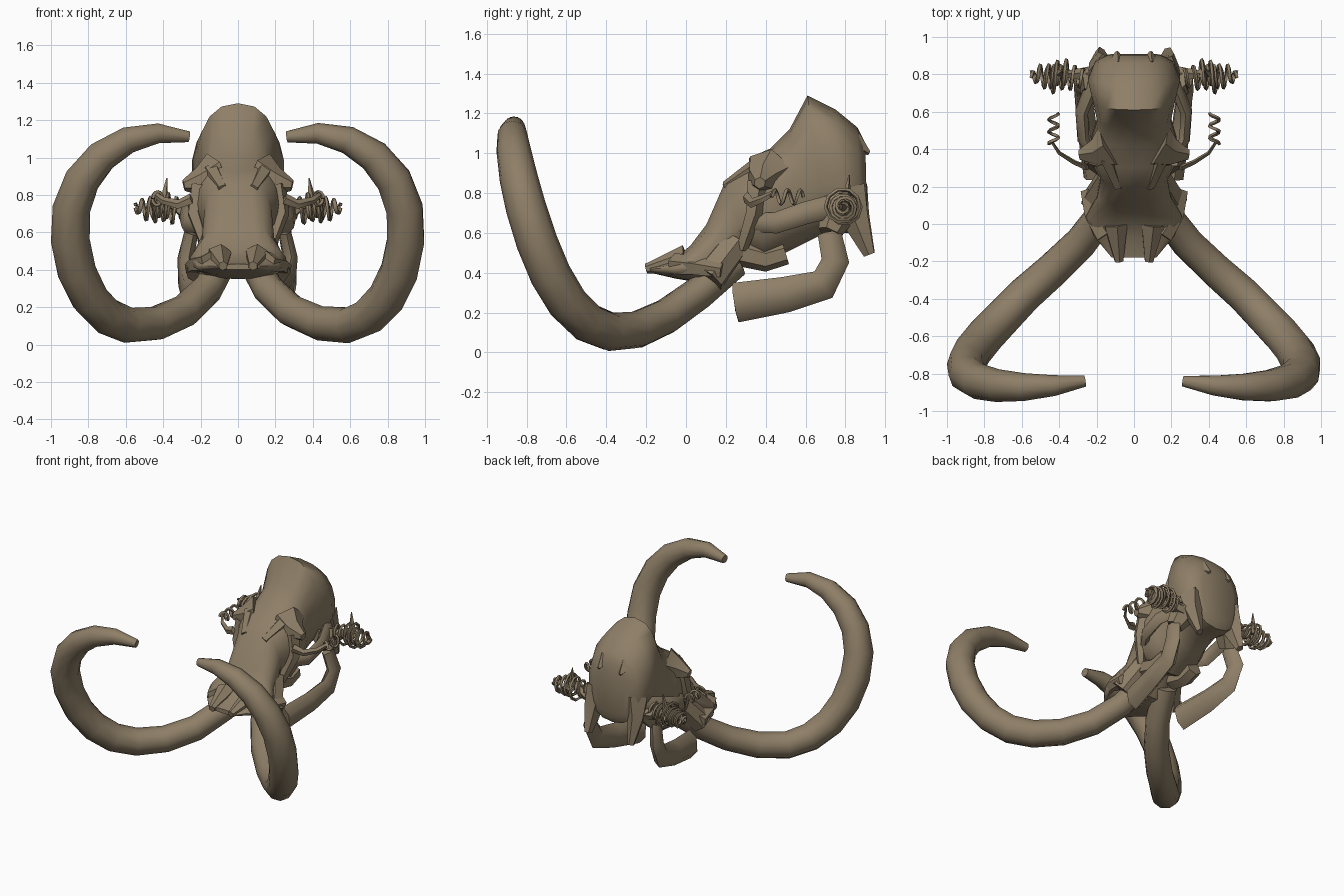
import bpy, bmesh, math
from mathutils import Vector

cube = bpy.data.objects.get("Cube")
if cube:
    bpy.data.objects.remove(cube)

bone = bpy.data.materials.new("weathered_bone")
bone.use_nodes = True
bone.diffuse_color = (.27, .21, .135, 1)
shader = bone.node_tree.nodes["Principled BSDF"]
shader.inputs["Base Color"].default_value = bone.diffuse_color
shader.inputs["Roughness"].default_value = .9


def loft(name, rings):
    """Skin equal-sized vertex rings and cap both ends."""
    bm = bmesh.new()
    loops = [[bm.verts.new(point) for point in ring] for ring in rings]
    for near, far in zip(loops, loops[1:]):
        for i in range(len(near)):
            bm.faces.new((near[i - 1], near[i], far[i], far[i - 1]))
    bm.faces.new(loops[0])
    bm.faces.new(loops[-1])
    bmesh.ops.recalc_face_normals(bm, faces=bm.faces)
    mesh = bpy.data.meshes.new(name)
    bm.to_mesh(mesh)
    bm.free()
    mesh.materials.append(bone)
    obj = bpy.data.objects.new(name, mesh)
    bpy.context.collection.objects.link(obj)
    bpy.ops.object.select_all(action='DESELECT')
    obj.select_set(True)
    bpy.context.view_layer.objects.active = obj
    bpy.ops.object.shade_smooth_by_angle(angle=math.radians(50))


def tube(name, path, radius, sides=6, flat=1):
    """Sweep a polygon along a path; radius is a function of 0..1 progress."""
    points = [Vector(p) for p in path]
    last = len(points) - 1
    rings, up = [], Vector((.1, .2, 1))
    for i, point in enumerate(points):
        along = (points[min(i + 1, last)] - points[max(i - 1, 0)]).normalized()
        up = (up - along * up.dot(along)).normalized()
        across = along.cross(up) * flat
        size = radius(i / last)
        angles = [k * math.tau / sides for k in range(sides)]
        rings.append([point + size * (math.cos(a) * up + math.sin(a) * across)
                      for a in angles])
    loft(name, rings)


def pair(name, path, radius, sides=6, flat=1):
    """Make the left part and its mirror image on the right."""
    for side, sign in (("left", 1), ("right", -1)):
        mirrored = [(sign * x, y, z) for x, y, z in path]
        tube(side + "_" + name, mirrored, radius, sides, flat)


def taper(start, end):
    return lambda t: start + (end - start) * t


def steps(count):
    return [i / count for i in range(count + 1)]


def signed_power(value, power):
    return math.copysign(abs(value) ** power, value)


# Cranium: top (y, z), bottom (y, z) and half width, from snout to nape
sections = [
    ((-.18, .43), (-.18, .4), .12),
    ((-.07, .46), (-.05, .37), .22),
    ((.02, .54), (.07, .35), .26),
    ((.1, .65), (.2, .35), .2),
    ((.2, .88), (.3, .5), .18),
    ((.3, .95), (.4, .45), .24),
    ((.42, 1.02), (.5, .5), .23),
    ((.52, 1.12), (.6, .55), .2),
    ((.61, 1.29), (.7, .6), .22),
    ((.75, 1.22), (.8, .6), .25),
    ((.86, 1.13), (.88, .6), .21),
    ((.9, 1.05), (.91, .65), .14),
]
rings = []
for top, bottom, width in sections:
    high, low = Vector((0, *top)), Vector((0, *bottom))
    ring = []
    for k in range(18):
        angle = k * math.tau / 18
        point = low.lerp(high, .5 + signed_power(math.cos(angle), .85) / 2)
        point.x = width * signed_power(math.sin(angle), .85)
        # The face is slightly hollow along its middle
        if k == 0 and 0 <= point.y < .4:
            point.z -= .03
        ring.append(point)
    rings.append(ring)
loft("cranium", rings)

for x in (-.09, .09):
    tube("nape_crest", [(x, .84, 1.05), (x, .92, 1)], taper(.06, .01), 4)


# Tusks: forward and outward, then curling up and back inward
def tusk_point(t):
    angle = math.radians(-160 + 266 * t)
    c, s = math.cos(angle), math.sin(angle)
    if s > 0:
        x, z = .4 + .5 * c, .63 + .5 * s
    else:
        x, z = .55 + (.35 if c > 0 else .5) * c, .63 + .53 * s
    return x, .24 - 2.6 * t + 1.52 * t * t, z


def tusk_radius(t):
    return (.08 + .03 * t) * (1 - t ** 4) + .03 * t


pair("tusk", [tusk_point(t) for t in steps(14)], tusk_radius, 10)
pair("tusk_socket", [(.12, .25, .55), (.2, .11, .37)], taper(.08, .09), 7)

# Flared and scalloped snout edge
pair("snout_lip", [(.15, -.06, .44), (.22, .05, .43), (.25, .18, .41)], taper(.06, .04), 5)
pair("snout_lobe", [(.1, 0, .47), (.08, -.2, .42)], taper(.07, .025))

# Brows, nose ridges, eye rims and cheek arches
pair("brow", [(.12, .42, .9), (.2, .38, .87), (.29, .37, .85)], taper(.13, .03))
pair("nose_ridge", [(.08, .2, .83), (.14, .36, .93)], taper(.03, .05), 5)
pair("eye_rim", [(.2, .36, .85), (.23, .34, .7), (.17, .28, .52)], taper(.06, .03), 5)
pair("cheek_arch", [(.2, .35, .65), (.27, .45, .65), (.28, .6, .7), (.2, .8, .75)],
     taper(.05, .06), 6, .6)
pair("nape_flange", [(.15, .8, .8), (.18, .85, .67), (.18, .92, .49)], taper(.12, .03), 5, .8)

# Lower jaw halves, hinged below the ear
pair("lower_jaw", [(.21, .25, .25), (.25, .5, .29), (.27, .69, .34), (.28, .75, .46),
                   (.25, .72, .6)], taper(.1, .06), 6, .6)
pair("jaw_hinge", [(.19, .77, .72), (.24, .72, .6)], taper(.1, .06))
pair("upper_molars", [(.12, .28, .5), (.12, .4, .47), (.12, .5, .5)], taper(.07, .06))


# Coiled ear tendrils stretching sideways
def ear_coil(start, size, phase):
    path = []
    for t in steps(60):
        angle = phase + t * 6 * math.tau
        reach = size * math.sin(math.pi * (.15 + .75 * t)) * (1 + math.sin(2 * angle / 3) / 6)
        path.append((start + (.55 - start) * t, .79 + reach * math.cos(angle),
                     .73 + reach * math.sin(angle)))
    return path


thin = taper(.011, .01)
pair("outer_ear_coil", ear_coil(.27, .08, 0), thin, 4)
pair("inner_ear_coil", ear_coil(.33, .055, 2), thin, 4)
pair("ear_stem", [(.2, .8, .7), (.28, .8, .7), (.36, .8, .75)], taper(.05, .02), 5)
pair("ear_spike", [(.4, .8, .74), (.38, .82, .89)], taper(.03, .003), 4)

# Curled eye tendrils on thin stalks
pair("eye_stalk", [(.25, .3, .78), (.32, .33, .75), (.4, .38, .77), (.44, .44, .8)],
     taper(.03, .015), 4, .5)
curl = []
for t in steps(30):
    angle = 2.5 * math.tau * t
    curl.append((.43 + .025 * math.cos(angle), .43 + .16 * t, .78 + .035 * math.sin(angle)))
pair("eye_curl", curl, thin, 4)
